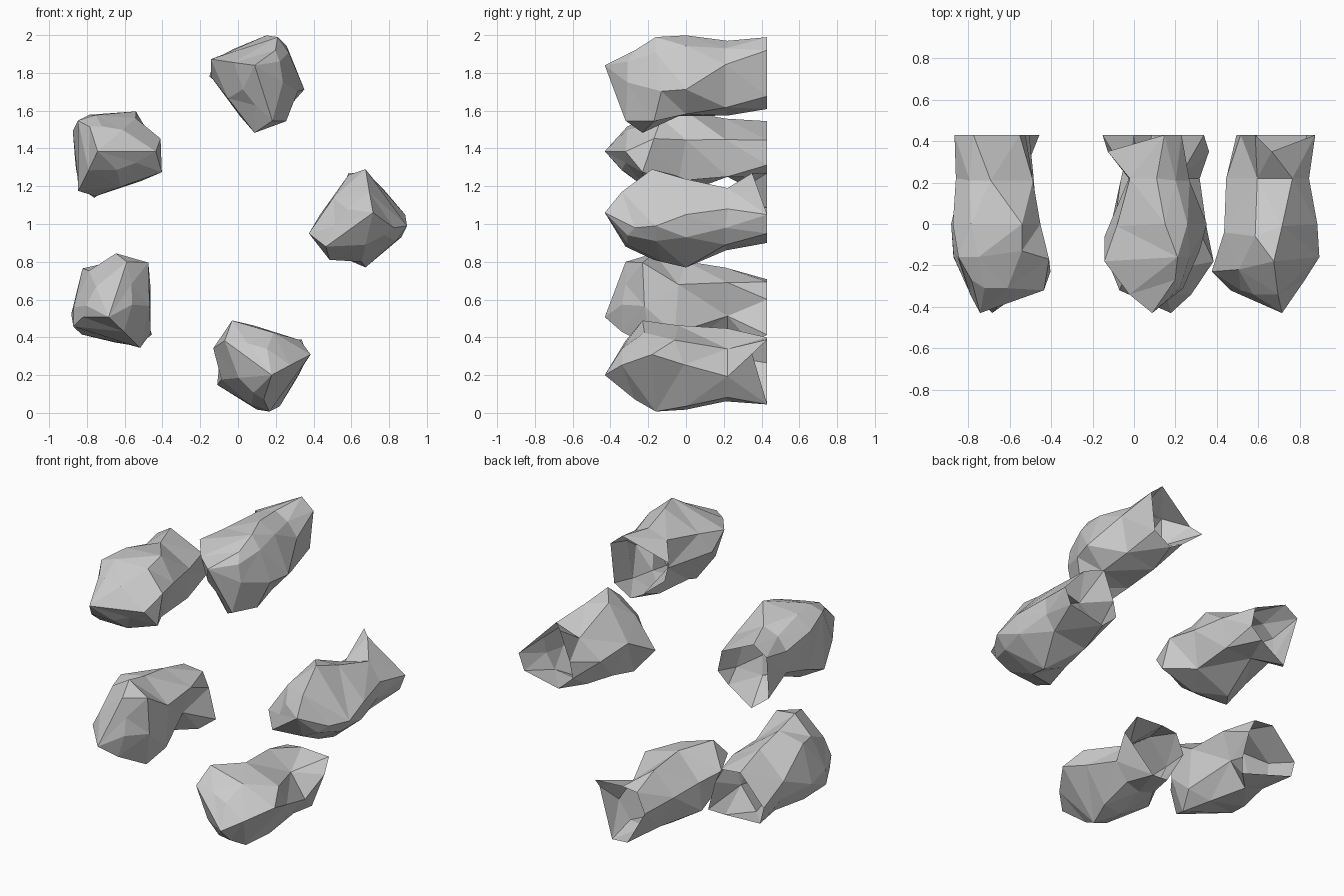
import bpy, bmesh, math

if "Cube" in bpy.data.objects:
    bpy.data.objects.remove(bpy.data.objects["Cube"])

# Cross-sections of one faceted rock, front to open back.
# Each point: (radial, tangential, depth) in hundredths, measured from the front tip.
RINGS = [
    [(11, -8, -27), (-2, 11, -34), (-14, 2, -34), (-20, -7, -32),
     (-25, -18, -32), (-4, -17, -31), (6, -12, -31)],
    [(18, -7, -16), (-4, 23, -18), (-21, 8, -22), (-34, -11, -23),
     (-23, -25, -17), (-6, -26, -13), (12, -15, -16)],
    [(17, -1, 0), (0, 18, -1), (-13, 20, -6), (-28, -1, -4),
     (-20, -22, 0), (-4, -29, 0), (15, -13, 0)],
    [(13, 2, 22), (5, 13, 22), (-12, 8, 22), (-27, -3, 22),
     (-17, -20, 21), (6, -17, 21), (12, -8, 21)],
    [(16, -1, 43), (-5, 21, 35), (-13, 21, 43), (-20, 3, 43),
     (-22, -7, 43), (-12, -16, 43), (12, -11, 43)],
]
TIP_DEPTH = -0.43

# Front tip position (x, z) of each rock, each turned a further 72 degrees
TIPS = [(0.715, 1.06), (0.088, 1.84), (-0.743, 1.385), (-0.685, 0.507), (0.178, 0.20)]
NAMES = ["right", "top", "upper_left", "lower_left", "bottom"]


def rock(name, tip, turn):
    c, s = math.cos(turn), math.sin(turn)
    bm = bmesh.new()

    def vert(u, v, y):
        return bm.verts.new((tip[0] + u * c - v * s, y, tip[1] + u * s + v * c))

    nose = vert(0, 0, TIP_DEPTH)
    rings = [[vert(u / 100, v / 100, y / 100) for u, v, y in r] for r in RINGS]
    n = len(rings[0])
    # nose fan and side bands; the back stays open
    for i in range(n):
        j = (i + 1) % n
        bm.faces.new((nose, rings[0][i], rings[0][j]))
        for a, b in zip(rings, rings[1:]):
            bm.faces.new((a[i], b[i], b[j], a[j]))
    bmesh.ops.triangulate(bm, faces=bm.faces[:])
    bmesh.ops.recalc_face_normals(bm, faces=bm.faces[:])
    me = bpy.data.meshes.new(name)
    bm.to_mesh(me)
    bm.free()
    bpy.context.collection.objects.link(bpy.data.objects.new(name, me))


# Ring of five rocks
for k, (tip, label) in enumerate(zip(TIPS, NAMES)):
    rock("rock_" + label, tip, math.radians(72 * k))
